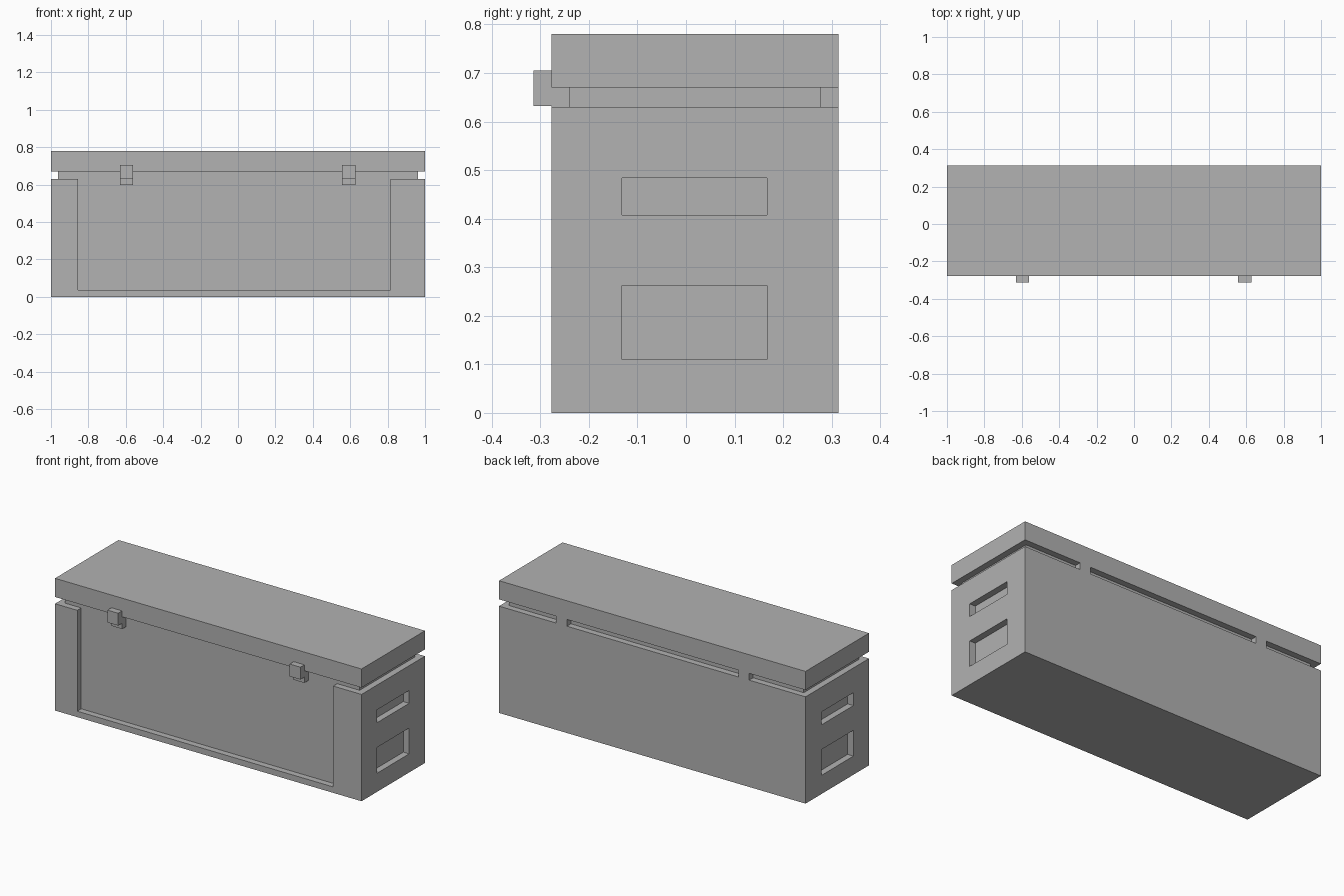
import bpy
import bmesh
from mathutils import Vector

cube = bpy.data.objects.get("Cube")
if cube:
    bpy.data.objects.remove(cube, do_unlink=True)

GREY = (0.445, 0.445, 0.445, 1.0)
mat = bpy.data.materials.new("plain grey")
mat.use_nodes = True
mat.diffuse_color = GREY
mat.node_tree.nodes["Principled BSDF"].inputs["Base Color"].default_value = GREY


def box(name, x, y, z):
    """Box from (min, max) ranges on each axis."""
    low, high = Vector((x[0], y[0], z[0])), Vector((x[1], y[1], z[1]))
    bm = bmesh.new()
    bmesh.ops.create_cube(bm, size=1)
    for v in bm.verts:
        v.co = (low + high) / 2 + v.co * (high - low)
    mesh = bpy.data.meshes.new(name)
    bm.to_mesh(mesh)
    bm.free()
    mesh.materials.append(mat)
    obj = bpy.data.objects.new(name, mesh)
    bpy.context.collection.objects.link(obj)
    return obj


def carve(obj, cutters):
    """Cut each box out of obj, then discard the cutters."""
    for cutter in cutters:
        cutter.hide_render = True
        mod = obj.modifiers.new("cut", 'BOOLEAN')
        mod.operation = 'DIFFERENCE'
        mod.solver = 'EXACT'
        mod.object = cutter
    graph = bpy.context.evaluated_depsgraph_get()
    mesh = bpy.data.meshes.new_from_object(obj.evaluated_get(graph))
    obj.modifiers.clear()
    obj.data = mesh
    for cutter in cutters:
        bpy.data.objects.remove(cutter, do_unlink=True)


FRONT, BACK = -0.277, 0.314
STEP = 0.037                      # depth of the recesses
RIM, SEAM, TOP = 0.63, 0.67, 0.78
OUT = 1.2                         # cutters reach past the body
FITTINGS = (-0.597, 0.592)        # latch and hinge centres
HALF = 0.035

# Body with a stepped rim, a front panel and side grips
body = box("body", (-1, 1), (FRONT, BACK), (0, SEAM))
gap = (RIM, OUT)
cuts = [
    box("rim_front_cutter", (-OUT, OUT), (-OUT, FRONT + STEP), gap),
    box("panel_cutter", (-0.855, 0.815), (-OUT, FRONT + STEP), (0.035, OUT)),
]
# Back gap, leaving the hinges standing
edges = [-OUT]
for c in FITTINGS:
    edges += [c - HALF, c + HALF]
edges.append(OUT)
for start, end in zip(edges[::2], edges[1::2]):
    cuts.append(box("rim_back_cutter", (start, end), (BACK - STEP, OUT), gap))
# Both ends: rim step and two grip slots
for side in (-1, 1):
    span = sorted((side * 0.962, side * OUT))
    cuts.append(box("rim_side_cutter", span, (-OUT, OUT), gap))
    for z in ((0.11, 0.262), (0.408, 0.484)):
        cuts.append(box("grip_cutter", span, (-0.132, 0.167), z))
carve(body, cuts)

# Lid
box("lid", (-1, 1), (FRONT, BACK), (SEAM, TOP))

# Latches: a block on the lid and a catch against the panel
for label, c in zip(("right", "left"), FITTINGS):
    span = (c - HALF, c + HALF)
    box(label + "_latch", span, (FRONT - STEP, FRONT), (0.632, 0.705))
    box(label + "_latch_catch", span, (FRONT, FRONT + STEP), (0.598, SEAM))
